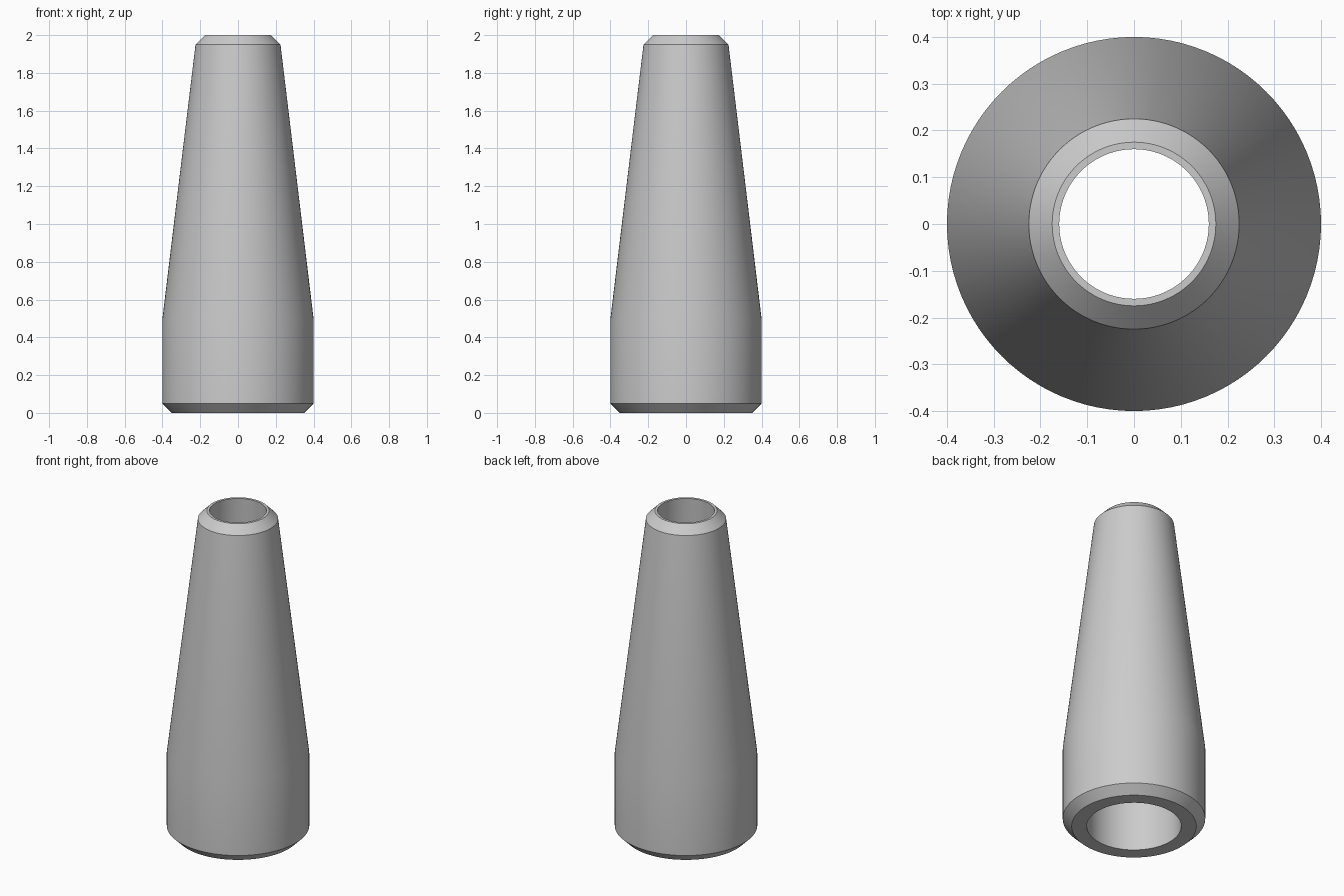
import bpy
import bmesh
import math

cube = bpy.data.objects.get("Cube")
if cube:
    bpy.data.objects.remove(cube, do_unlink=True)

# Single grey material
grey = bpy.data.materials.new("plain_grey")
grey.use_nodes = True
colour = (0.6, 0.6, 0.6, 1)
grey.diffuse_color = colour
grey.node_tree.nodes["Principled BSDF"].inputs["Base Color"].default_value = colour

# Closed wall section as (radius, height): outside going up, bore going down
section = [(0.35, 0), (0.4, 0.05), (0.4, 0.5), (0.225, 1.95), (0.175, 2),
           (0.16, 2), (0.265, 0.2), (0.265, 0)]


def lathe(name, profile, sides):
    """Revolve a closed section about z."""
    bm = bmesh.new()
    rings = []
    for i in range(sides):
        a = math.tau * i / sides
        rings.append([bm.verts.new((r * math.cos(a), r * math.sin(a), z))
                      for r, z in profile])
    for i, ring in enumerate(rings):
        following = rings[(i + 1) % sides]
        for j in range(len(profile)):
            k = (j + 1) % len(profile)
            bm.faces.new((ring[j], following[j], following[k], ring[k]))
    bmesh.ops.recalc_face_normals(bm, faces=bm.faces)
    mesh = bpy.data.meshes.new(name)
    bm.to_mesh(mesh)
    bm.free()
    obj = bpy.data.objects.new(name, mesh)
    bpy.context.collection.objects.link(obj)
    return obj


# Tapered hollow sleeve with chamfered ends
sleeve = lathe("tapered_sleeve", section, 96)
sleeve.data.materials.append(grey)
bpy.ops.object.select_all(action="DESELECT")
sleeve.select_set(True)
bpy.context.view_layer.objects.active = sleeve
bpy.ops.object.shade_smooth_by_angle(angle=math.radians(25))
